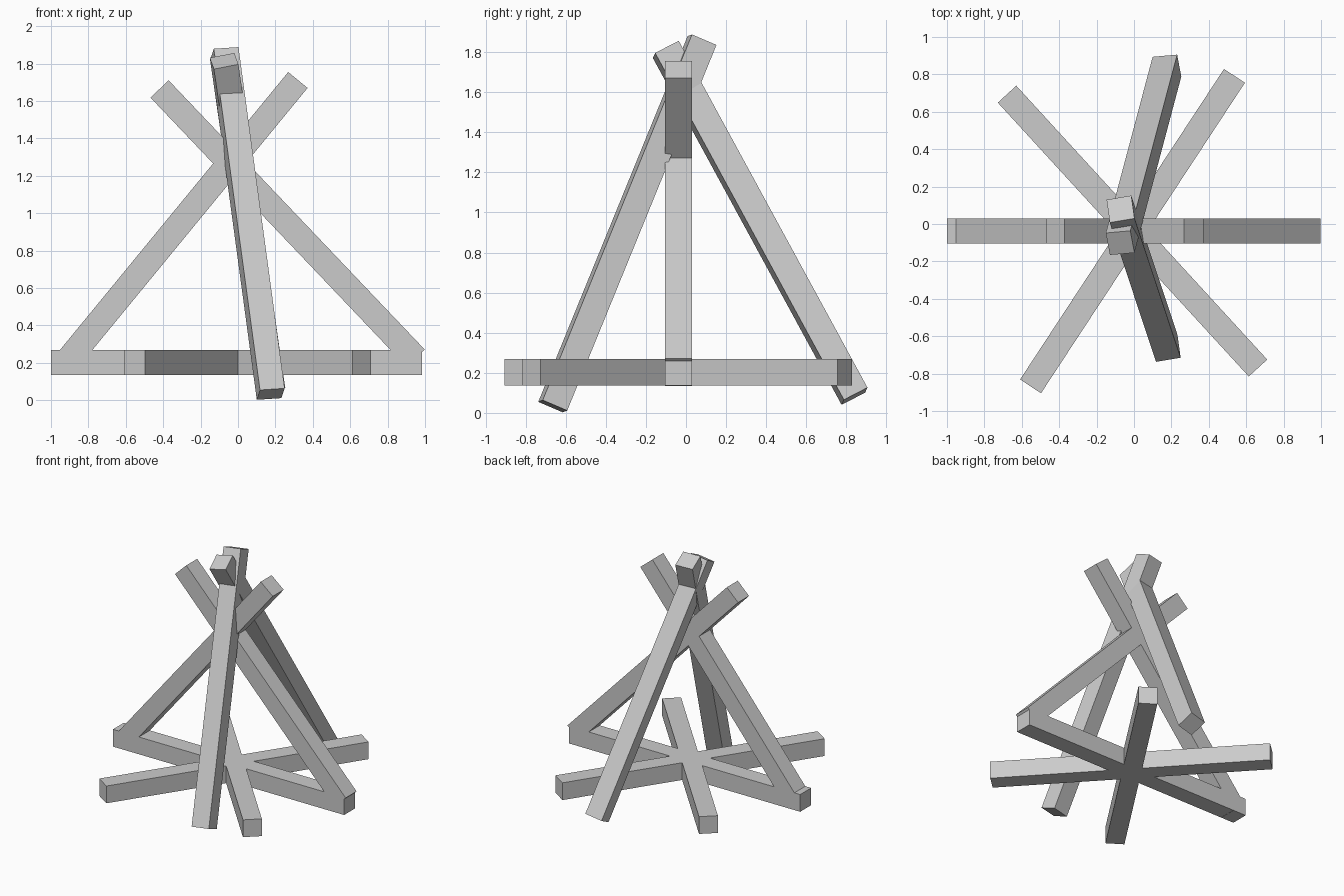
import bpy, math
from mathutils import Vector, Matrix

if "Cube" in bpy.data.objects:
    bpy.data.objects.remove(bpy.data.objects["Cube"])

THICK = 0.134
LENGTH = 1.986


def beam(name, start, end, side):
    """Square timber from start to end; side is the direction of one cross-section edge."""
    a, b = Vector(start), Vector(end)
    axis = (b - a).normalized()
    u = Vector(side)
    u = (u - axis * u.dot(axis)).normalized()
    v = axis.cross(u)
    mid = (a + b) / 2
    bpy.ops.mesh.primitive_cube_add(size=1)
    ob = bpy.context.object
    ob.name = name
    rot = Matrix((u, v, axis)).transposed().to_4x4()
    ob.matrix_world = Matrix.Translation(mid) @ rot @ Matrix.Diagonal((THICK, THICK, LENGTH, 1))
    return ob


# Three flat base beams crossing at the centre
hub = Vector((-0.008, -0.038, 0.203))
for name, deg in (("base_beam_cross", 0), ("base_beam_right", 56.7), ("base_beam_left", -47.5)):
    t = math.radians(deg)
    half = Vector((math.cos(t), math.sin(t), 0)) * LENGTH / 2
    beam(name, hub - half, hub + half, (0, 0, 1))

# Two side braces crossing above the base, in the plane of the cross beam
beam("left_brace", (-0.94, -0.038, 0.178), (0.32, -0.038, 1.712), (0, 1, 0))
beam("right_brace", (0.95, -0.038, 0.225), (-0.42, -0.038, 1.665), (0, 1, 0))

# Front and back leaning legs meeting at the top
beam("front_leg", (0.175, -0.665, 0.033), (-0.072, 0.08, 1.858), (0.132, 0.022, 0.008))
beam("back_leg", (0.176, 0.84, 0.085), (-0.074, -0.10, 1.812), (0.132, 0.012, 0.025))
